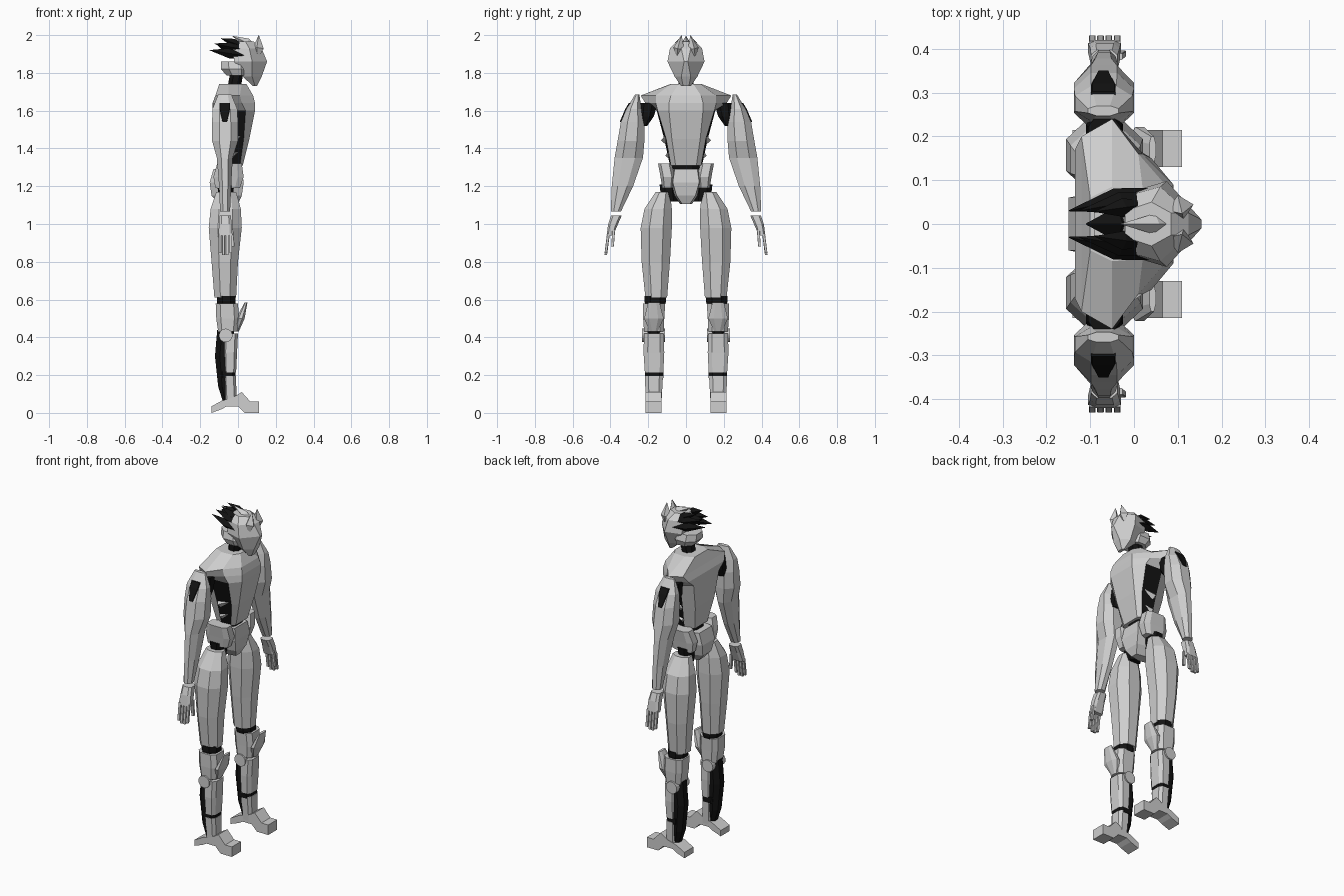
import bpy, bmesh, math
from mathutils import Vector


def material(name, v):
    m = bpy.data.materials.new(name)
    m.diffuse_color = (v, v, v, 1)
    return m


WHITE, BLACK = material("armour_grey", 0.62), material("joint_black", 0.006)


def loft(name, rings, mat=WHITE, mirror=False, rule=None):
    """Skin a list of equal-length point rings; rule(face centre, normal) marks black faces."""
    bm = bmesh.new()
    vs = [[bm.verts.new(p) for p in r] for r in rings]
    n = len(vs[0])
    for a, b in zip(vs, vs[1:]):
        for i in range(n):
            bm.faces.new((a[i], a[(i + 1) % n], b[(i + 1) % n], b[i]))
    bm.faces.new(vs[0][::-1])
    bm.faces.new(vs[-1])
    bmesh.ops.recalc_face_normals(bm, faces=bm.faces)
    if rule:
        for f in bm.faces:
            f.material_index = int(rule(f.calc_center_median(), f.normal))
    me = bpy.data.meshes.new(name)
    bm.to_mesh(me)
    bm.free()
    me.materials.append(mat)
    if rule:
        me.materials.append(BLACK)
    ob = bpy.data.objects.new(name, me)
    bpy.context.collection.objects.link(ob)
    if mirror:
        mod = ob.modifiers.new("mirror", 'MIRROR')
        mod.use_axis = (False, True, False)
        mod.use_mirror_merge = False
    return ob


def oct_ring(z, x0, x1, y0, y1, c=0.28):
    """Chamfered rectangle at height z."""
    cx, cy = (x1 - x0) * c, (y1 - y0) * c
    return [(x0 + cx, y0, z), (x1 - cx, y0, z), (x1, y0 + cy, z), (x1, y1 - cy, z),
            (x1 - cx, y1, z), (x0 + cx, y1, z), (x0, y1 - cy, z), (x0, y0 + cy, z)]


def stack(name, secs, mat=WHITE, mirror=False, c=0.28):
    return loft(name, [oct_ring(*s, c=c) for s in secs], mat, mirror)


def half_ring(z, *pts):
    """Symmetric ring from (x, y) points listed front to back."""
    return [(x, y, z) for x, y in pts] + [(x, -y, z) for x, y in reversed(pts)]


def prism(name, prof, y0, y1, mat=WHITE, mirror=True):
    return loft(name, [[(x, y, z) for x, z in prof] for y in (y0, y1)], mat, mirror)


def spike(name, a, b, r, mat, mirror=True, mid=0.35):
    """Long double-ended spike from a to b."""
    a, b = Vector(a), Vector(b)
    q = (b - a).to_track_quat('Z', 'X')
    rings = []
    for t, s in ((0, 0.3), (mid, 1), (1, 0.03)):
        rings.append([a.lerp(b, t) + q @ Vector((math.cos(k * math.pi / 2) * r * s,
                      math.sin(k * math.pi / 2) * r * s, 0)) for k in range(4)])
    return loft(name, rings, mat, mirror)


# Torso: front plate, black flanks, back plate
loft("torso", [
    half_ring(1.31, (0.025, 0.055), (0.01, 0.08), (-0.05, 0.085), (-0.10, 0.06)),
    half_ring(1.45, (0.06, 0.075), (0.03, 0.105), (-0.06, 0.115), (-0.125, 0.09)),
    half_ring(1.60, (0.09, 0.09), (0.04, 0.15), (-0.07, 0.155), (-0.135, 0.12)),
    half_ring(1.64, (0.09, 0.09), (0.02, 0.16), (-0.06, 0.215), (-0.135, 0.17)),
    half_ring(1.68, (0.08, 0.08), (0.01, 0.16), (-0.05, 0.24), (-0.12, 0.20)),
    half_ring(1.74, (0.045, 0.04), (0.02, 0.08), (-0.05, 0.085), (-0.10, 0.06)),
], rule=lambda c, n: abs(c.y) > 0.08 and c.z < 1.6 and -0.04 < c.x < 0.03)
# Rib wedges over the black flanks
for i, z in enumerate((1.38, 1.46)):
    y = 0.088 + i * 0.022
    spike("rib", (-0.055, y, z - 0.02), (0.025, y - 0.002, z + 0.01), 0.022, WHITE, mid=0.1)
stack("neck", [(1.70, -0.06, 0.01, -0.04, 0.04), (1.86, -0.03, 0.04, -0.04, 0.04)], BLACK)

# Waist and pelvis
stack("waist", [(1.24, -0.10, 0.0, -0.07, 0.07), (1.33, -0.09, 0.012, -0.075, 0.075)], BLACK)
loft("pelvis", [
    half_ring(1.105, (0.0, 0.02), (-0.06, 0.03), (-0.10, 0.02)),
    half_ring(1.15, (0.02, 0.05), (-0.06, 0.065), (-0.14, 0.04)),
    half_ring(1.22, (0.03, 0.07), (-0.06, 0.08), (-0.15, 0.06)),
    half_ring(1.29, (0.02, 0.06), (-0.06, 0.08), (-0.13, 0.06)),
])
stack("hip_guard", [(1.19, -0.12, 0.01, 0.07, 0.125), (1.25, -0.13, 0.03, 0.06, 0.135),
                    (1.32, -0.11, 0.02, 0.075, 0.148)], mirror=True, c=0.2)
stack("hip_joint", [(1.12, -0.10, -0.03, 0.04, 0.13), (1.21, -0.11, -0.02, 0.05, 0.14)],
      BLACK, True)

# Legs
stack("thigh", [
    (0.61, -0.125, -0.01, 0.10, 0.215), (0.80, -0.14, 0.0, 0.085, 0.235),
    (0.98, -0.155, 0.02, 0.075, 0.24), (1.08, -0.145, 0.015, 0.075, 0.22),
    (1.17, -0.115, -0.01, 0.085, 0.16)], mirror=True)
stack("knee_joint", [(0.56, -0.11, -0.012, 0.115, 0.21), (0.59, -0.11, -0.012, 0.105, 0.22),
                     (0.62, -0.11, -0.012, 0.105, 0.22)], BLACK, True)
stack("knee_block", [(0.43, -0.105, -0.005, 0.118, 0.222), (0.50, -0.115, 0.005, 0.115, 0.227),
                     (0.58, -0.118, 0.0, 0.11, 0.228)], mirror=True, c=0.2)
stack("knee_plate", [(0.43, -0.02, 0.004, 0.15, 0.19), (0.50, -0.01, 0.035, 0.118, 0.222),
                     (0.585, 0.035, 0.05, 0.14, 0.20)], mirror=True)
disc = [(-0.065 + 0.036 * math.cos(k * math.pi / 8), 0.41 + 0.036 * math.sin(k * math.pi / 8))
        for k in range(16)]
prism("knee_disc", disc, 0.11, 0.232)
stack("calf", [(0.06, -0.08, -0.03, 0.14, 0.20), (0.14, -0.105, -0.03, 0.13, 0.21),
               (0.30, -0.122, -0.03, 0.125, 0.215), (0.44, -0.11, -0.02, 0.125, 0.215)],
      BLACK, True)
stack("shin_upper", [(0.215, -0.075, -0.01, 0.12, 0.218), (0.32, -0.08, -0.005, 0.115, 0.225),
                     (0.42, -0.08, -0.0, 0.118, 0.222)], mirror=True, c=0.2)
stack("shin_band", [(0.185, -0.095, -0.012, 0.12, 0.216), (0.22, -0.10, -0.012, 0.12, 0.216)],
      BLACK, True, c=0.2)
stack("shin_lower", [(0.05, -0.07, -0.008, 0.13, 0.212), (0.195, -0.078, -0.01, 0.122, 0.218)],
      mirror=True, c=0.2)
prism("foot", [(-0.14, 0.0), (-0.085, 0.02), (-0.06, 0.035), (0.0, 0.035), (0.035, 0.0),
               (0.11, 0.0), (0.11, 0.06), (0.065, 0.06), (0.02, 0.11), (-0.03, 0.08),
               (-0.085, 0.065), (-0.14, 0.035)], 0.13, 0.215)

# Arms
stack("shoulder_joint", [(1.52, -0.10, -0.035, 0.205, 0.24), (1.57, -0.11, -0.025, 0.17, 0.25),
                         (1.64, -0.105, -0.03, 0.15, 0.25)], BLACK, True)
stack("arm", [
    (1.065, -0.095, -0.042, 0.345, 0.398), (1.20, -0.10, -0.036, 0.28, 0.393),
    (1.35, -0.112, -0.028, 0.228, 0.378), (1.44, -0.137, 0.0, 0.22, 0.362),
    (1.54, -0.137, 0.0, 0.218, 0.345), (1.61, -0.135, -0.004, 0.235, 0.315),
    (1.685, -0.105, -0.035, 0.247, 0.27)], mirror=True)
stack("arm_slit", [(1.54, -0.082, -0.058, 0.27, 0.351), (1.61, -0.098, -0.042, 0.26, 0.321),
                   (1.64, -0.098, -0.042, 0.26, 0.303)], BLACK, True, c=0.05)
stack("glove", [(0.94, -0.105, -0.03, 0.385, 0.42), (1.0, -0.10, -0.033, 0.36, 0.412),
                (1.045, -0.098, -0.038, 0.34, 0.397)], mirror=True, c=0.2)
for i in range(4):
    x = -0.103 + i * 0.019
    low = 0.835 + (0.012 if i in (0, 3) else 0)
    stack("finger", [(low, x, x + 0.015, 0.418, 0.431), (0.95, x, x + 0.015, 0.403, 0.418)],
          mirror=True, c=0.1)
stack("thumb", [(0.88, -0.034, -0.018, 0.382, 0.396), (0.97, -0.042, -0.026, 0.375, 0.39)],
      mirror=True, c=0.1)

# Head
loft("head", [
    half_ring(1.73, (0.10, 0.015), (0.09, 0.025), (0.08, 0.015)),
    half_ring(1.78, (0.125, 0.025), (0.075, 0.06), (0.025, 0.04)),
    half_ring(1.86, (0.154, 0.01), (0.075, 0.098), (-0.02, 0.07)),
    half_ring(1.93, (0.125, 0.025), (0.06, 0.085), (-0.03, 0.06)),
    half_ring(1.965, (0.085, 0.025), (0.04, 0.05), (-0.02, 0.03)),
])
stack("neck_guard", [(1.785, -0.06, 0.05, -0.06, 0.06), (1.82, -0.09, 0.06, -0.075, 0.075),
                     (1.86, -0.09, 0.05, -0.065, 0.065)])
spike("brow_crest", (0.105, 0.045, 1.89), (0.11, 0.024, 2.0), 0.03, WHITE)
spike("top_crest", (0.09, 0, 1.94), (-0.03, 0, 1.995), 0.024, WHITE, False)

# Swept-back hair
spike("hair_low", (0.05, 0.074, 1.89), (-0.15, 0.03, 1.92), 0.028, BLACK, mid=0.45)
spike("hair_mid", (0.05, 0.062, 1.92), (-0.125, 0.03, 1.955), 0.026, BLACK, mid=0.45)
spike("hair_high", (0.03, 0.045, 1.94), (-0.09, 0.028, 1.983), 0.022, BLACK, mid=0.45)
spike("hair_centre", (0.01, 0, 1.91), (-0.11, 0, 1.95), 0.04, BLACK, False, mid=0.4)
